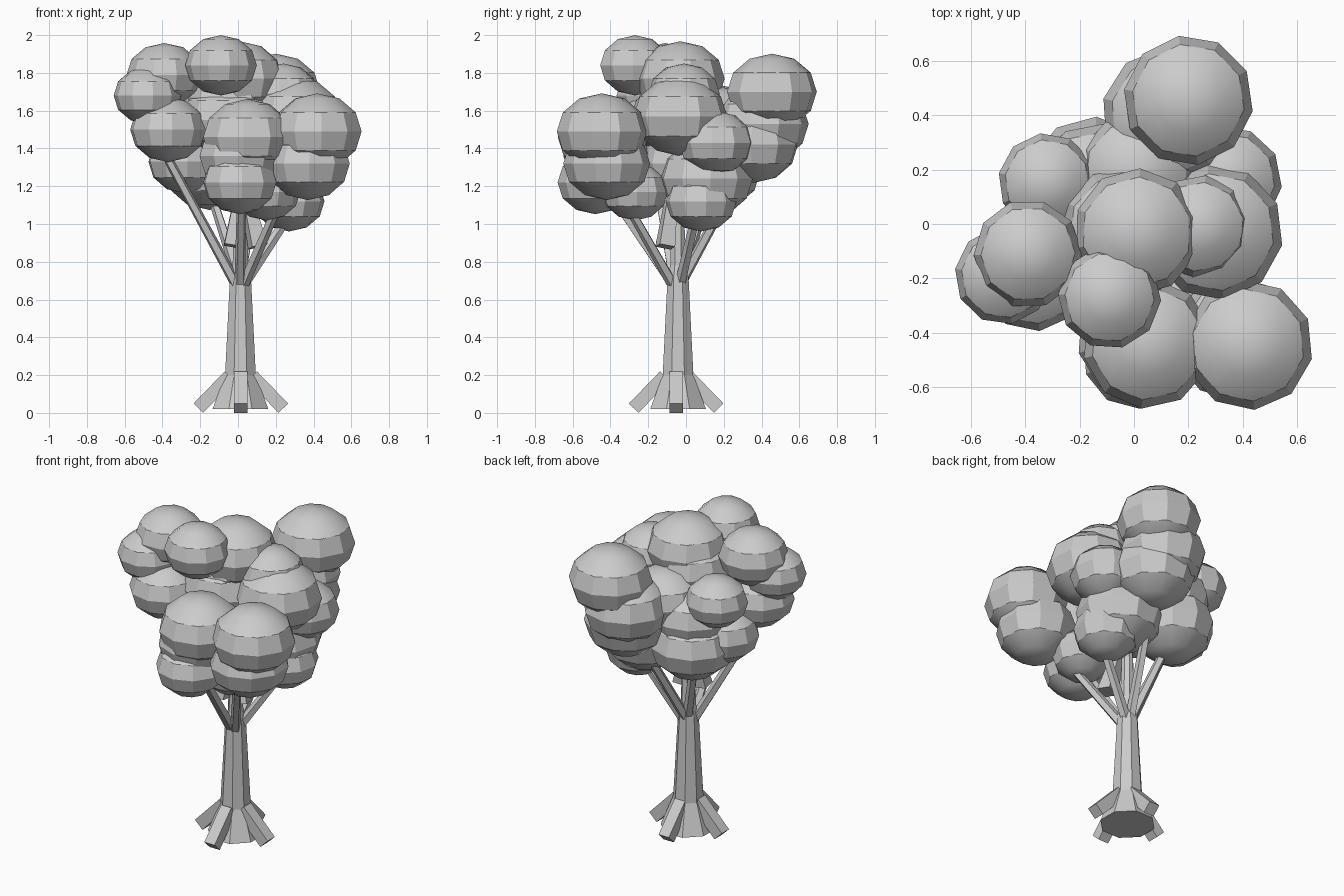
import bpy, bmesh, math, random
from mathutils import Matrix, Vector

if "Cube" in bpy.data.objects:
    bpy.data.objects.remove(bpy.data.objects["Cube"])

random.seed(4)
grey = bpy.data.materials.new("light grey")
grey.diffuse_color = (0.6, 0.6, 0.6, 1)
grey.use_nodes = True
grey.node_tree.nodes["Principled BSDF"].inputs["Base Color"].default_value = grey.diffuse_color


def finish(bm, name, smooth=False):
    bmesh.ops.recalc_face_normals(bm, faces=bm.faces)
    me = bpy.data.meshes.new(name)
    bm.to_mesh(me)
    bm.free()
    me.materials.append(grey)
    ob = bpy.data.objects.new(name, me)
    bpy.context.collection.objects.link(ob)
    if smooth:
        # Crisp facets round the middle, smooth caps
        for p in me.polygons:
            p.use_smooth = True
        mod = ob.modifiers.new("crisp edges", 'EDGE_SPLIT')
        mod.split_angle = math.radians(29)
    return ob


def limb(name, a, b, r1, r2, sides, spin=0):
    """Tapered prism from point a to point b."""
    a, b = Vector(a), Vector(b)
    d = b - a
    m = (Matrix.Translation((a + b) / 2) @ d.to_track_quat('Z', 'Y').to_matrix().to_4x4()
         @ Matrix.Rotation(spin, 4, 'Z'))
    bm = bmesh.new()
    bmesh.ops.create_cone(bm, cap_ends=True, segments=sides, radius1=r1, radius2=r2,
                          depth=d.length, matrix=m)
    return finish(bm, name)


# Trunk: eight-sided lathe with a flared foot
CX, CY = 0.013, -0.042
bm = bmesh.new()
rings = []
for z, r in [(0.02, 0.16), (0.2, 0.088), (0.72, 0.06), (0.78, 0.045), (1.2, 0.03)]:
    rings.append([bm.verts.new((CX + r * math.cos(math.tau * (i + .5) / 8),
                                CY + r * math.sin(math.tau * (i + .5) / 8), z)) for i in range(8)])
for lo, hi in zip(rings, rings[1:]):
    for i in range(8):
        bm.faces.new((lo[i], lo[(i + 1) % 8], hi[(i + 1) % 8], hi[i]))
bm.faces.new(rings[0][::-1])
bm.faces.new(rings[-1])
finish(bm, "trunk")

# Four square roots leaning out of the trunk
for i in range(4):
    c, s = round(math.cos(i * math.pi / 2)), round(math.sin(i * math.pi / 2))
    limb(f"root_{i + 1}", (.015 + .225 * c, -.052 + .225 * s, .025),
         (.015 + .06 * c, -.052 + .06 * s, .195), .05, .05, 4, math.pi / 4)

# Branches into the crown
for i, (a, b) in enumerate([
        ((-.01, -.06, .68), (-.39, -.18, 1.38)),
        ((.03, -.03, .68), (.32, .07, 1.12)),
        ((.03, -.07, .68), (.22, -.32, 1.12)),
        ((.01, -.07, .68), (.02, -.44, 1.22)),
        ((.01, -.02, .70), (.14, .36, 1.40)),
        ((0, -.02, .72), (-.17, .14, 1.25))]):
    limb(f"branch_{i + 1}", a, b, .03, .024, 5)

# Stubby wedges under the crown
limb("stub_left", (-.035, -.12, .885), (0, -.08, 1.12), .055, .035, 4)
limb("stub_right", (.105, -.11, .88), (.05, -.08, 1.12), .06, .04, 4)

# Leaf clumps: x, y, z, radius (flattened ten-sided balls)
clumps = [
    (.20, .455, 1.70, .24), (.13, .40, 1.53, .25), (.16, .36, 1.42, .24),
    (.42, -.445, 1.49, .24), (.37, -.42, 1.32, .23),
    (-.09, -.27, 1.84, .19), (.01, -.03, 1.77, .235), (-.04, -.02, 1.67, .23),
    (-.05, -.05, 1.55, .25), (0, -.02, 1.32, .22),
    (-.39, -.11, 1.79, .20), (-.48, -.19, 1.68, .18),
    (-.37, -.19, 1.50, .205), (-.28, .02, 1.33, .20),
    (-.32, .155, 1.59, .18), (-.15, .15, 1.28, .245), (.01, .19, 1.54, .22),
    (-.14, .14, 1.45, .23),
    (.24, -.01, 1.69, .19), (.30, -.03, 1.57, .25), (.345, .16, 1.43, .20),
    (.20, .11, 1.24, .25), (.27, .08, 1.12, .19),
    (.05, -.44, 1.46, .24), (.02, -.42, 1.36, .23), (.01, -.48, 1.22, .20),
    (.15, -.27, 1.17, .18),
]
bm = bmesh.new()
for x, y, z, r in clumps:
    m = (Matrix.Translation((x, y, z)) @ Matrix.Rotation(random.uniform(0, math.tau / 10), 4, 'Z')
         @ Matrix.Diagonal((1, 1, .84, 1)))
    bmesh.ops.create_uvsphere(bm, u_segments=10, v_segments=6, radius=r, matrix=m)
finish(bm, "foliage", smooth=True)
